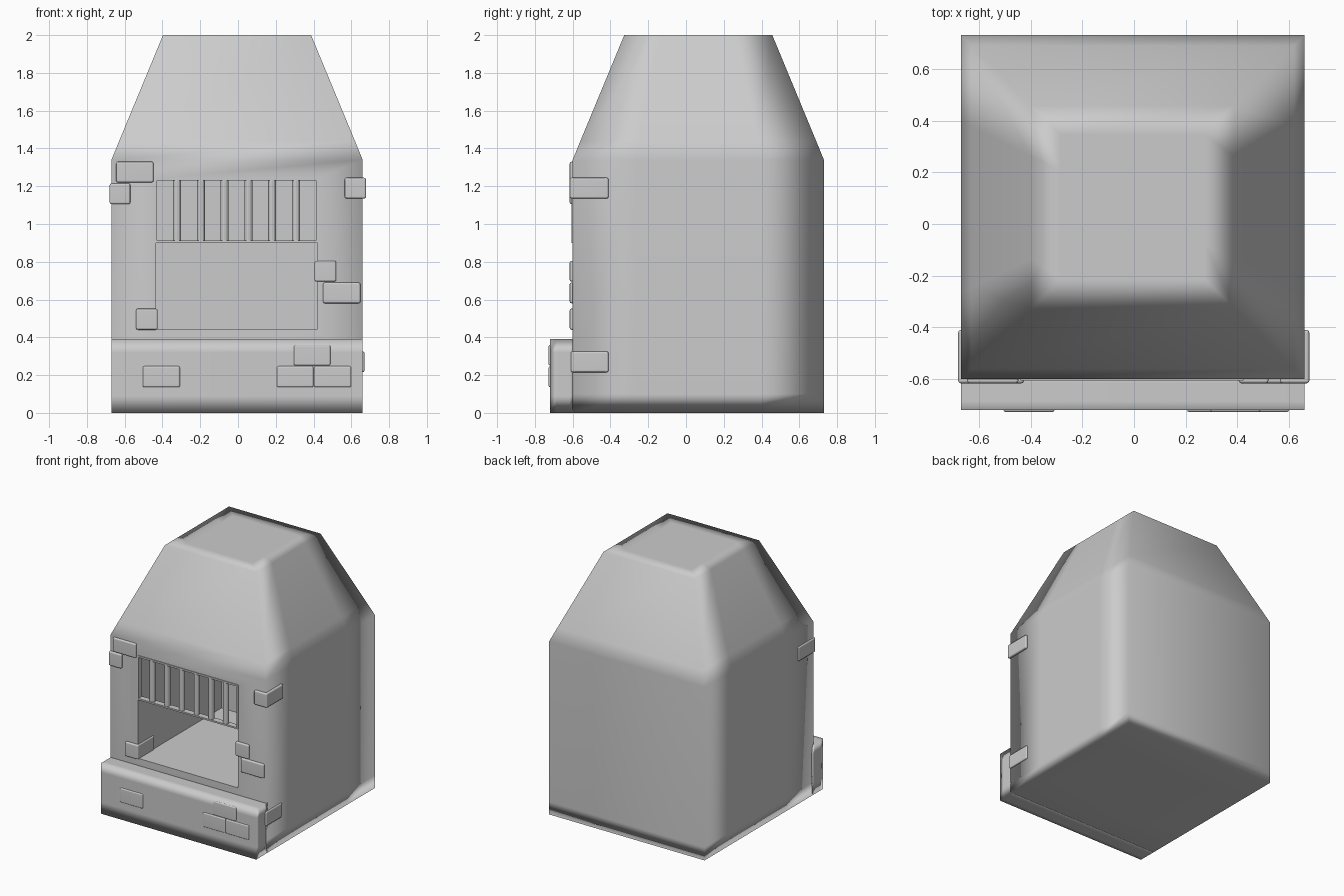
import bpy, bmesh, math

if "Cube" in bpy.data.objects:
    bpy.data.objects.remove(bpy.data.objects["Cube"])

CX, CY = -0.005, 0.065


def finish(bm, name):
    bmesh.ops.recalc_face_normals(bm, faces=bm.faces[:])
    me = bpy.data.meshes.new(name)
    bm.to_mesh(me)
    bm.free()
    ob = bpy.data.objects.new(name, me)
    bpy.context.collection.objects.link(ob)
    return ob


def soft(ob):
    for p in ob.data.polygons:
        p.use_smooth = True
    m = ob.modifiers.new("soft_normals", 'WEIGHTED_NORMAL')
    m.keep_sharp = True


def loft(bm, rings, cx, cy, cut, skip=None):
    """Stack rectangular rings (z, half x, half y); the sides carry two support loops."""
    loops = []
    for z, hx, hy in rings:
        c = hy * cut
        pts = [(-hx, -hy), (hx, -hy), (hx, -c), (hx, c),
               (hx, hy), (-hx, hy), (-hx, c), (-hx, -c)]
        loops.append([bm.verts.new((cx + x, cy + y, z)) for x, y in pts])
    for i, (a, b) in enumerate(zip(loops, loops[1:])):
        for j in range(8):
            k = (j + 1) % 8
            if (i, j) != skip:
                bm.faces.new((a[j], a[k], b[k], b[j]))
    bm.faces.new(loops[0][::-1])
    bm.faces.new(loops[-1])
    return loops


def box(name, x0, x1, y0, y1, z0, z1, bevel=0.0):
    bm = bmesh.new()
    bmesh.ops.create_cube(bm, size=1)
    for v in bm.verts:
        v.co = ((x0 + x1) / 2 + v.co.x * (x1 - x0),
                (y0 + y1) / 2 + v.co.y * (y1 - y0),
                (z0 + z1) / 2 + v.co.z * (z1 - z0))
    ob = finish(bm, name)
    if bevel:
        m = ob.modifiers.new("bevel", 'BEVEL')
        m.width, m.segments = bevel, 2
        soft(ob)
    return ob


# Oven body with tapered hood, open at the front
bm = bmesh.new()
loops = loft(bm, [(0, .665, .665), (.1, .665, .665), (1.34, .665, .665),
                  (1.44, .624, .624), (2.0, .392, .392), (2.0, .28, .28)],
             CX, CY, 0.5, skip=(1, 0))

# Front frame around the opening and the firebox behind it
OX0, OX1, OZ0, OZ1, BACK = -0.435, 0.42, 0.445, 1.24, 0.42
outer = [loops[1][0], loops[1][1], loops[2][1], loops[2][0]]
corners = [(OX0, OZ0), (OX1, OZ0), (OX1, OZ1), (OX0, OZ1)]
rim = [bm.verts.new((x, CY - .665, z)) for x, z in corners]
deep = [bm.verts.new((x, BACK, z)) for x, z in corners]
firebox = [bm.faces.new(deep)]
for i in range(4):
    k = (i + 1) % 4
    bm.faces.new((outer[i], outer[k], rim[k], rim[i]))
    firebox.append(bm.faces.new((rim[i], rim[k], deep[k], deep[i])))
for f in firebox:
    for e in f.edges:
        e.smooth = False
soft(finish(bm, "oven_body"))

# Front ledge
bm = bmesh.new()
loft(bm, [(0, .665, .07), (.09, .665, .07), (.32, .665, .07), (.39, .665, .07)],
     CX, -0.65, 0.5)
soft(finish(bm, "front_ledge"))

# Grille frame and bars
GZ0, GZ1, GY0, GY1 = 0.9, 1.24, -0.606, -0.56
box("grille_bottom_rail", OX0, OX1, GY0, GY1, GZ0, GZ0 + .012)
box("grille_top_rail", OX0, OX1, GY0, GY1, GZ1 - .01, GZ1 + .003)
box("grille_left_post", OX0 - .003, OX0 + .007, GY0, GY1, GZ0, GZ1)
box("grille_right_post", OX1 - .007, OX1 + .003, GY0, GY1, GZ0, GZ1)
for i in range(6):
    bpy.ops.mesh.primitive_cylinder_add(
        vertices=12, radius=.021, depth=GZ1 - GZ0 - .01,
        location=(-.323 + i * .126, -.583, (GZ0 + GZ1) / 2))
    bpy.context.object.name = f"grille_bar_{i + 1}"
    bpy.ops.object.shade_smooth_by_angle()

# Protruding bricks: x0, x1, y0, y1, z0, z1
F, B, L = -0.616, -0.41, -0.728
bricks = [
    (-.645, -.447, F, -.52, 1.22, 1.33),
    (-.68, -.57, F, B, 1.105, 1.215),
    (.565, .678, F, B, 1.135, 1.245),
    (.405, .52, F, B, .695, .805),
    (.45, .648, F, -.52, .58, .69),
    (-.54, -.425, F, B, .44, .552),
    (-.505, -.307, L, -.62, .135, .248),
    (.295, .49, L, -.62, .25, .36),
    (.205, .40, L, -.62, .135, .248),
    (.402, .60, L, -.62, .135, .248),
    (.56, .67, -.61, B, .215, .325),
]
for i, b in enumerate(bricks):
    box(f"brick_{i + 1}", *b, bevel=.01)
